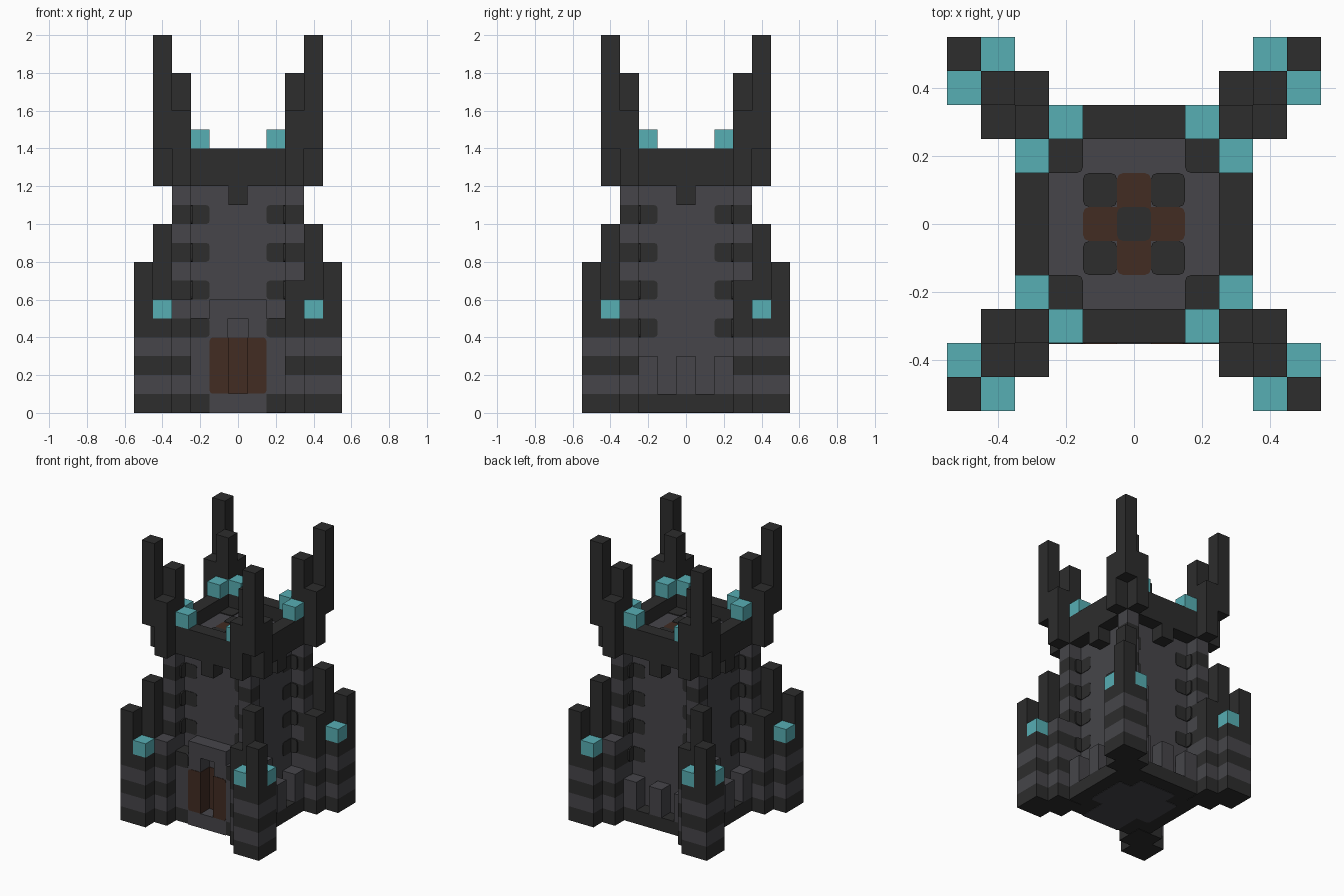
import bpy, bmesh
from mathutils import Matrix, Vector
from math import pi

U = 0.1      # block size
SKIN = 0.003  # thickness of painted plates

cube = bpy.data.objects.get("Cube")
if cube:
    bpy.data.objects.remove(cube)


def material(name, rgb):
    m = bpy.data.materials.new(name)
    m.use_nodes = True
    m.diffuse_color = (*rgb, 1)
    m.node_tree.nodes["Principled BSDF"].inputs["Base Color"].default_value = (*rgb, 1)
    return m


DARK = material("black stone", (0.026, 0.026, 0.026))
GREY = material("grey stone", (0.061, 0.060, 0.068))
TEAL = material("teal flame", (0.096, 0.425, 0.455))
WOOD = material("brown wood", (0.054, 0.025, 0.016))


def finish(bm, name, mats, turn=0):
    """Store a mesh as an object, turned by quarter turns about the tower axis."""
    bm.transform(Matrix.Rotation(turn * pi / 2, 4, "Z"))
    me = bpy.data.meshes.new(name)
    bm.to_mesh(me)
    bm.free()
    for m in mats:
        me.materials.append(m)
    ob = bpy.data.objects.new(name, me)
    bpy.context.scene.collection.objects.link(ob)
    return ob


def block_mesh(lo, hi):
    lo, hi = Vector(lo) * U, Vector(hi) * U
    bm = bmesh.new()
    size = hi - lo
    bmesh.ops.create_cube(bm, size=1, matrix=Matrix.Translation((lo + hi) / 2)
                          @ Matrix.Diagonal((*size, 1)))
    return bm


def block(name, lo, hi, mat, turn=0, cut_axis=None, keep=None):
    """Box in block units; edges along cut_axis get clipped corners."""
    bm = block_mesh(lo, hi)
    if cut_axis is not None:
        edges = []
        for e in bm.edges:
            a, b = e.verts
            if abs((b.co - a.co).normalized()[cut_axis]) > 0.9:
                if keep is None or keep(a.co):
                    edges.append(e)
        bmesh.ops.bevel(bm, geom=edges, offset=0.018, segments=2, profile=0.5,
                        affect="EDGES")
    return finish(bm, name, [mat], turn)


def column(name, x, y, top, dark_from, turn):
    """One-block column with alternating courses, plain dark above dark_from."""
    bm = block_mesh((x - .5, y - .5, 0), (x + .5, y + .5, top))
    for k in range(1, min(top, dark_from + 1)):
        bmesh.ops.bisect_plane(bm, geom=bm.verts[:] + bm.edges[:] + bm.faces[:],
                               plane_co=(0, 0, k * U), plane_no=(0, 0, 1))
    for f in bm.faces:
        z = f.calc_center_median().z / U
        z += -0.5 if f.normal.z > 0.5 else 0.5 if f.normal.z < -0.5 else 0
        f.material_index = 0 if z > dark_from or int(z) % 2 == 0 else 1
    return finish(bm, name, [DARK, GREY], turn)


# Foundation and shaft
S = SKIN / U
block("foundation", (-3.5, -3.5, S), (3.5, 3.5, 1), DARK)
block("floor_underside_long", (-1.5, -2.5, 0), (1.5, 2.5, .1), GREY, cut_axis=2)
block("floor_underside_wide", (-2.5, -1.5, 0), (2.5, 1.5, .1), GREY, cut_axis=2)
block("doorstep", (-1.5, -3.5 - S, 0), (1.5, -2.4, 1 + S), GREY)
block("shaft", (-2.5, -2.5, .5), (2.5, 2.5, 13), GREY)

for t in range(4):
    # Corner buttress columns: x, y, height, start of plain dark stone
    for part, x, y, top, dark in (
            ("outer_column", -5, -5, 8, 5),
            ("middle_column", -4, -4, 10, 5),
            ("flame_column_a", -5, -4, 5, 9),
            ("flame_column_b", -4, -5, 5, 9),
            ("low_step", -3, -4, 6, 9),
            ("high_step", -4, -3, 7, 5),
            ("corner_post", -3, -3, 18, 12)):
        column(f"{part}_{t}", x, y, top, dark, t)

    # Flames on the buttress
    for i, (x, y) in enumerate(((-5, -4), (-4, -5))):
        block(f"buttress_flame_{t}_{i}", (x - .5, y - .5, 5), (x + .5, y + .5, 6), TEAL, t)

    # Horn and its brackets
    block(f"horn_{t}", (-4.5, -4.5, 14), (-3.5, -3.5, 20), DARK, t)
    block(f"horn_bracket_a_{t}", (-3.5, -4.5, 12), (-2.5, -3.5, 16), DARK, t)
    block(f"horn_bracket_b_{t}", (-4.5, -3.5, 12), (-3.5, -2.5, 16), DARK, t)

    # Top parapet with hanging keystone and flames
    block(f"parapet_{t}", (-2.5, -3.5, 12), (2.5, -2.5, 14), DARK, t)
    block(f"keystone_{t}", (-.5, -3.5, 11), (.5, -2.5, 12), DARK, t)
    for s in (-2, 2):
        block(f"parapet_flame_{t}_{s}", (s - .5, -3.5, 14), (s + .5, -2.5, 15), TEAL, t)

    # Dark courses on the shaft face, running in under the corner posts
    for s in (-1, 1):
        a, b = sorted((1.5 * s, 3 * s))
        for z in range(2, 12, 2):
            block(f"shaft_course_{t}_{s}_{z}", (a, -2.5 - S, z), (b, -2.4, z + 1),
                  DARK, t, cut_axis=1)

    # Low merlons on the three plain sides
    if t:
        for x in (-2, 0, 2):
            block(f"merlon_{t}_{x}", (x - .5, -3.5, 1), (x + .5, -2.5, 3), GREY, t)

    # Dark roof tiles
    for part, c0, c1 in (("outer", 1.5, 3), ("inner", .5, 1.5)):
        block(f"{part}_roof_tile_{t}", (c0, c0, 12.95), (c1, c1, 13 + 2 * S), DARK, t,
              cut_axis=2)

# Roof centre
block("roof_plank_x", (-1.5, -.5, 12.95), (1.5, .5, 13 + S), WOOD, cut_axis=2)
block("roof_plank_y", (-.5, -1.5, 12.95), (.5, 1.5, 13 + S), WOOD, cut_axis=2)
block("roof_centre_tile", (-.5, -.5, 12.95), (.5, .5, 13 + 2 * S), DARK, cut_axis=2)

# Gatehouse
block("gate_lintel", (-1.5, -3.5, 5), (1.5, -2.5, 6), GREY)
block("gate_recess_door", (-1, -2.5 - S, 1), (1, -2.4, 4), WOOD)
for s in (-1, 1):
    a, b = sorted((1.5 * s, 2.5 * s))
    block(f"gate_pier_{s}", (a, -3.5, 1), (b, -2.5, 5), GREY)
    a, b = sorted((1.5 * s, 3 * s))
    block(f"gate_pier_cap_{s}", (a, -3.5 - S, 4), (b, -2.5, 5 + S), DARK, cut_axis=1,
          keep=lambda co: abs(co.x) < .2)
    a, b = sorted(((.5 + S) * s, 1.5 * s))
    block(f"gate_jamb_{s}", (a, -3.5, 1), (b, -2.5, 5), GREY)
    a, b = sorted((.5 * s, 1.5 * s))
    block(f"gate_door_{s}", (a, -3.5 - S, 1), (b, -2.5, 4), WOOD, cut_axis=1,
          keep=lambda co: abs(co.x) > .1)
